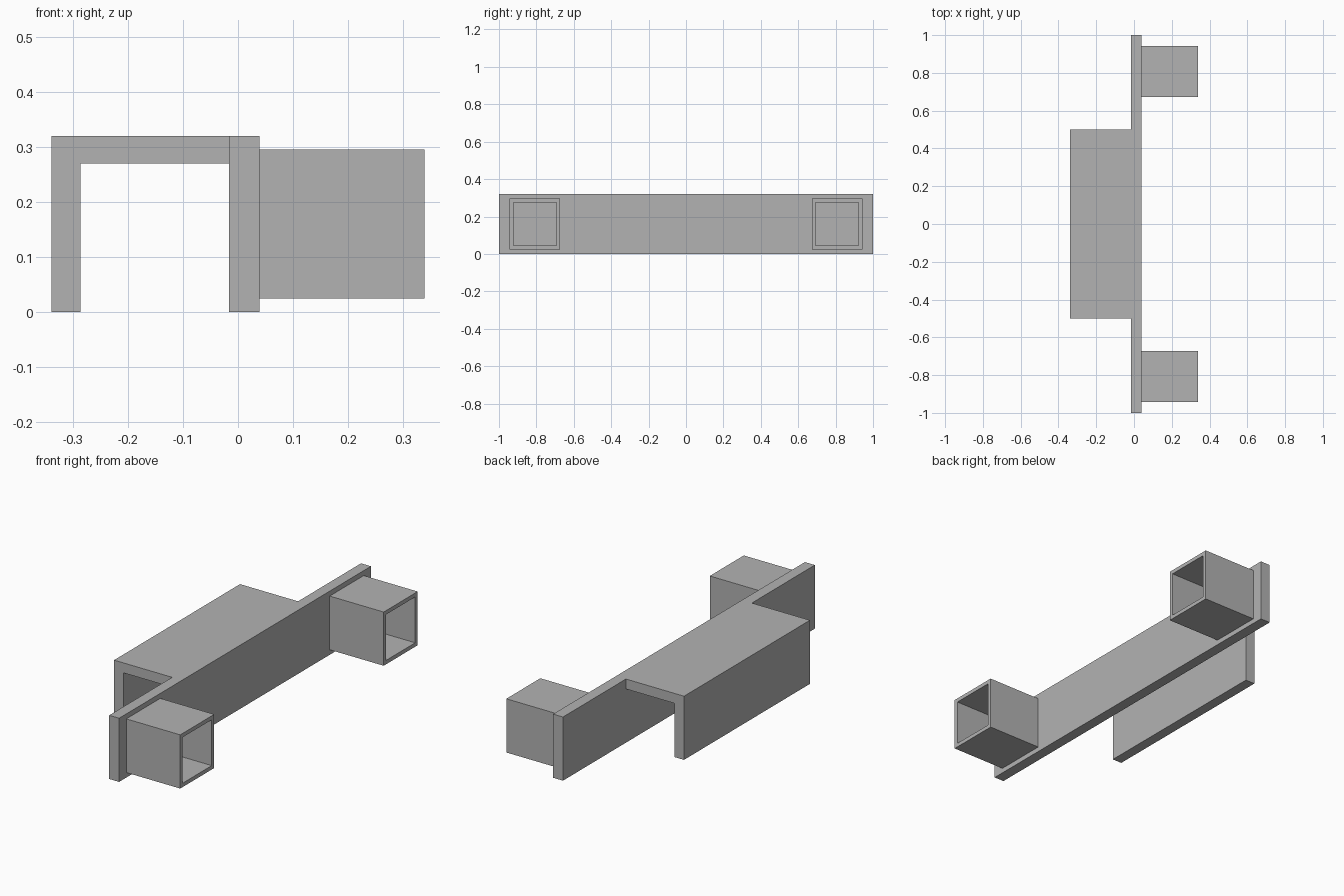
import bpy
import bmesh
from mathutils import Matrix, Vector

cube = bpy.data.objects.get("Cube")
if cube:
    bpy.data.objects.remove(cube, do_unlink=True)

GREY = (0.45, 0.45, 0.45, 1.0)
metal = bpy.data.materials.new("plain grey")
metal.use_nodes = True
metal.diffuse_color = GREY
metal.node_tree.nodes["Principled BSDF"].inputs["Base Color"].default_value = GREY


def finish(name, bm):
    bmesh.ops.recalc_face_normals(bm, faces=bm.faces)
    mesh = bpy.data.meshes.new(name)
    bm.to_mesh(mesh)
    bm.free()
    mesh.materials.append(metal)
    obj = bpy.data.objects.new(name, mesh)
    bpy.context.collection.objects.link(obj)
    return obj


def box_bmesh(low, high):
    low, high = Vector(low), Vector(high)
    bm = bmesh.new()
    place = Matrix.Translation((low + high) / 2) @ Matrix.Diagonal((high - low).to_4d())
    bmesh.ops.create_cube(bm, size=1, matrix=place)
    return bm


PLATE_BACK, PLATE_FRONT = -0.016, 0.039
SIDE, HEIGHT = 0.339, 0.32

# Long upright plate
finish("mounting_plate", box_bmesh((PLATE_BACK, -1, 0), (PLATE_FRONT, 1, HEIGHT)))

# Hooked shelf: an L profile extruded along y
profile = [(PLATE_BACK, HEIGHT), (-SIDE, HEIGHT), (-SIDE, 0),
           (-0.286, 0), (-0.286, 0.27), (PLATE_BACK, 0.27)]
bm = bmesh.new()
face = bm.faces.new([bm.verts.new((x, -0.5, z)) for x, z in profile])
extruded = bmesh.ops.extrude_face_region(bm, geom=[face], use_keep_orig=True)
moved = [v for v in extruded["geom"] if isinstance(v, bmesh.types.BMVert)]
bmesh.ops.translate(bm, verts=moved, vec=(0, 1, 0))
finish("hook_shelf", bm)

# Square sockets, open on the outer end and closed by the plate
TUBE_Y, TUBE_Z, HALF, WALL = 0.808, 0.16, 0.135, 0.028
for name, sign in (("front_socket", -1), ("back_socket", 1)):
    y = sign * TUBE_Y
    bm = box_bmesh((PLATE_FRONT, y - HALF, TUBE_Z - HALF),
                   (SIDE, y + HALF, TUBE_Z + HALF))
    bm.normal_update()
    mouth = max(bm.faces, key=lambda f: f.calc_center_median().x)
    bmesh.ops.inset_region(bm, faces=[mouth], thickness=WALL)
    # Push the inset mouth back to form the bore
    bore = bmesh.ops.extrude_discrete_faces(bm, faces=[mouth])["faces"][0]
    bmesh.ops.translate(bm, verts=bore.verts,
                        vec=(PLATE_FRONT + 0.002 - SIDE, 0, 0))
    finish(name, bm)
